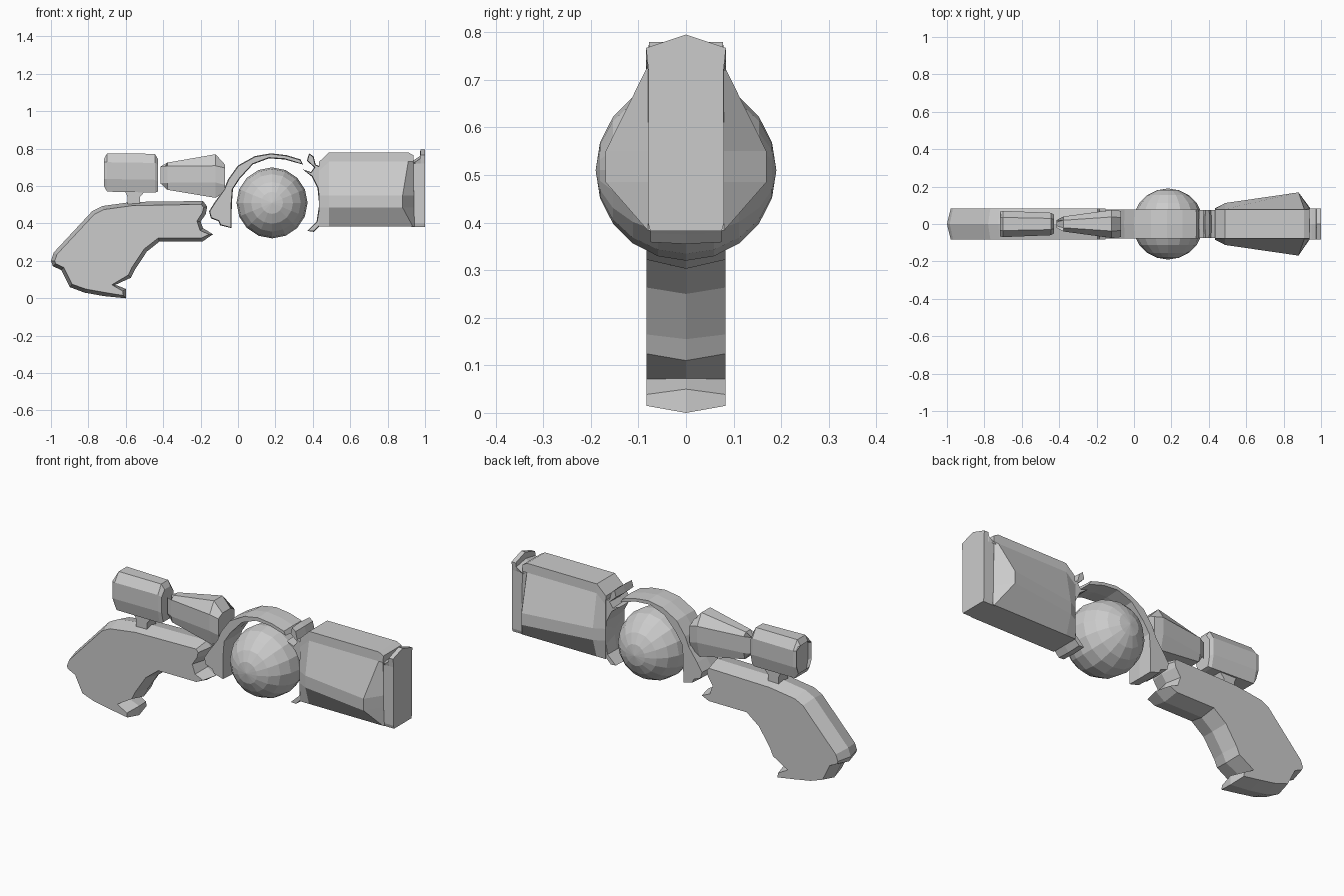
import bpy, bmesh, math
from mathutils import Vector

if "Cube" in bpy.data.objects:
    bpy.data.objects.remove(bpy.data.objects["Cube"])


def finish(name, bm):
    bmesh.ops.recalc_face_normals(bm, faces=bm.faces)
    me = bpy.data.meshes.new(name)
    bm.to_mesh(me)
    bm.free()
    ob = bpy.data.objects.new(name, me)
    bpy.context.collection.objects.link(ob)
    return ob


def skin(name, rings):
    """Join equal-length point rings and cap both ends."""
    bm = bmesh.new()
    loops = [[bm.verts.new(p) for p in r] for r in rings]
    n = len(loops[0])
    for a, b in zip(loops, loops[1:]):
        for i in range(n):
            j = (i + 1) % n
            bm.faces.new((a[i], a[j], b[j], b[i]))
    bm.faces.new(loops[0])
    bm.faces.new(loops[-1])
    return finish(name, bm)


def slab(name, pts, half, inset):
    """Side profile (x, z) widened to +-half, with a raised centre ridge."""
    p = [Vector(q) for q in pts]
    n = len(p)
    area = sum(p[i].x * p[(i + 1) % n].y - p[(i + 1) % n].x * p[i].y for i in range(n))
    s = 1 if area > 0 else -1
    side = []
    for i in range(n):
        e1 = (p[i] - p[i - 1]).normalized()
        e2 = (p[(i + 1) % n] - p[i]).normalized()
        m = Vector((-(e1.y + e2.y), e1.x + e2.x)).normalized() * s
        side.append(p[i] + m * inset)
    return skin(name, [[(q.x, y, q.y) for q in r]
                       for y, r in ((-half, side), (0, p), (half, side))])


def loft(name, sections):
    """Each section is a list of (x, y, z) for the +y half, mirrored to -y."""
    return skin(name, [h + [(x, -y, z) for x, y, z in reversed(h)] for h in sections])


# Grip with ridged edge and hooked heel
slab("grip", [(-1, .2), (-.985, .245), (-.78, .465), (-.725, .493), (-.567, .515),
              (-.187, .52), (-.165, .49), (-.172, .45), (-.2, .41), (-.187, .375),
              (-.134, .342), (-.19, .303), (-.42, .303), (-.487, .25), (-.55, .155),
              (-.572, .11), (-.655, .072), (-.6, .05), (-.6, 0), (-.72, .012),
              (-.82, .03), (-.9, .06), (-.945, .15), (-.99, .172)], .083, .02)

# Rear canister and its mount
def canister(x, w, top, bot, dx=0):
    mid = (top + bot) / 2
    return [(x, w * .5, top), (x + dx, w, mid + .055), (x + dx, w, mid - .035), (x, w * .75, bot)]

loft("rear_canister", [canister(-.705, .05, .755, .59), canister(-.717, .066, .745, .6),
                       canister(-.7, .07, .775, .57), canister(-.445, .06, .772, .565),
                       canister(-.428, .05, .745, .57)])
loft("canister_mount", [[(x, w, .575), (x + t, w, .54), (x + t, w, .505)]
                        for x, w, t in ((-.605, .04, .015), (-.495, .04, -.03))])

# Front chamber, narrow at the rear and wide at the front
loft("front_chamber", [canister(-.415, .02, .668, .63), canister(-.378, .04, .725, .58),
                       canister(-.12, .075, .77, .537), canister(-.07, .07, .715, .568)])

# Energy ball with its poles facing the sides
bm = bmesh.new()
bmesh.ops.create_uvsphere(bm, u_segments=16, v_segments=10, radius=.19)
ball = finish("ball", bm)
ball.rotation_euler = (math.pi / 2, 0, 0)
ball.location = (.182, 0, .51)

# Arched frame over the ball
slab("arch", [(-.125, .513), (-.075, .583), (-.053, .636), (0, .71), (.09, .76),
              (.176, .775), (.26, .765), (.335, .742), (.347, .715), (.25, .742),
              (.165, .748), (.08, .716), (.01, .64), (-.027, .583), (-.033, .503),
              (-.035, .375), (-.095, .39), (-.105, .412), (-.145, .428), (-.155, .465)], .077, .004)

# Bracket in front of the ball, with a fin and a lower hook
slab("front_bracket", [(.368, .735), (.38, .775), (.405, .757), (.415, .715), (.45, .7),
                       (.45, .4), (.425, .375), (.405, .355), (.37, .36), (.42, .41),
                       (.434, .5), (.425, .59), (.395, .65), (.345, .69), (.39, .675),
                       (.408, .7)], .075, .004)

# Barrel, flaring out then pinching in at the muzzle
def barrel(xt, xm, xb, w, top, shoulder=.73):
    return [(xt, .078, top), (xt, .08, shoulder), (xm, w, .55), (xm, w, .485), (xb, .08, .383)]

loft("barrel", [barrel(.432, .432, .432, .083, .728, .68), barrel(.487, .487, .487, .112, .78),
                barrel(.91, .88, .935, .169, .78), barrel(.937, .94, .945, .08, .765)])

# Muzzle plate with a peaked sight on top
def plate(x, top, peak):
    return [(x, 0, peak), (x, .084, top), (x, .079, .72), (x, .08, .4), (x, .075, .382)]

loft("muzzle_plate", [plate(.925, .72, .728), plate(.95, .73, .745), plate(.972, .745, .76),
                      plate(.975, .767, .795), plate(1, .767, .795)])
